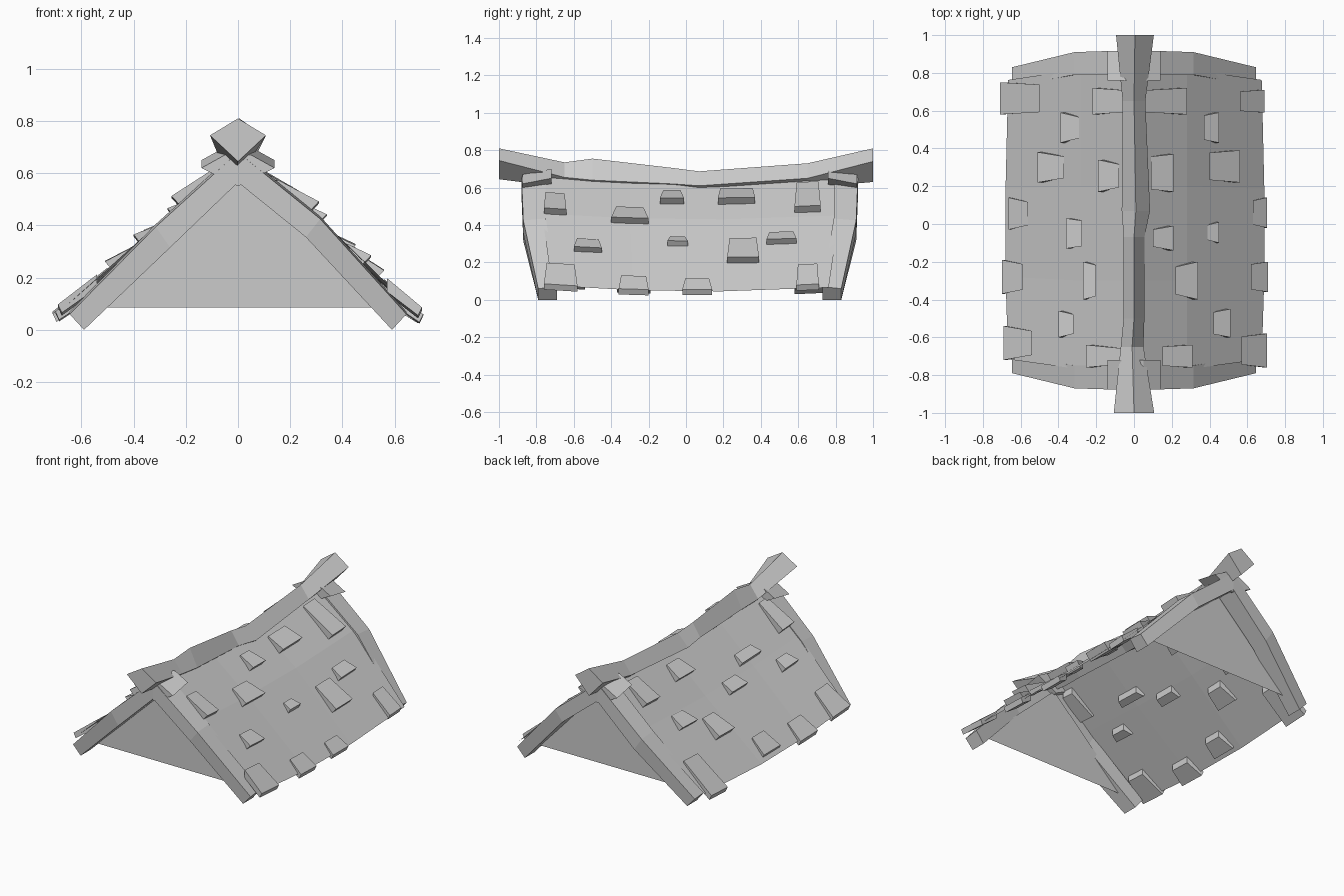
import bpy, bmesh, random

if "Cube" in bpy.data.objects:
    bpy.data.objects.remove(bpy.data.objects["Cube"])

random.seed(4)


def make(name, verts, faces):
    bm = bmesh.new()
    vs = [bm.verts.new(v) for v in verts]
    for f in faces:
        bm.faces.new([vs[i] for i in f])
    bmesh.ops.recalc_face_normals(bm, faces=bm.faces)
    me = bpy.data.meshes.new(name)
    bm.to_mesh(me)
    bm.free()
    ob = bpy.data.objects.new(name, me)
    bpy.context.collection.objects.link(ob)
    return ob


def loft(name, rings, closed=True):
    n = len(rings[0])
    verts = [v for r in rings for v in r]
    faces = [(i * n + j, i * n + (j + 1) % n, (i + 1) * n + (j + 1) % n, (i + 1) * n + j)
             for i in range(len(rings) - 1) for j in range(n if closed else n - 1)]
    if closed:
        last = (len(rings) - 1) * n
        faces += [tuple(range(n)), tuple(range(last, last + n))]
    return make(name, verts, faces)


def roof_z(x, y):
    kink = 0.43 if x > 0 else 0.40          # right slope bulges a little more
    x = abs(x)
    if x < 0.28:
        z = 0.655 + (kink - 0.655) * x / 0.28
    else:
        z = kink + (0.045 - kink) * (x - 0.28) / 0.41
    return z + 0.026 * ((y - 0.1) / 0.8) ** 2


# Sagging roof skin: a bent cross-section lofted front to back
PROFILE = (-0.68, -0.28, 0, 0.28, 0.69)
rings = []
for y in (-0.77, -0.3, 0.2, 0.82):
    ring = []
    for x in PROFILE:
        eave = abs(x) > 0.5
        ring.append((x * (0.98 if eave and abs(y) > 0.7 else 1), y * (0.93 if eave else 1),
                     roof_z(x, y)))
    rings.append(ring)
loft("roof_skin", rings, closed=False)

# Gable walls, bargeboards and peak blocks at both ends
for end, s, off in (("front", -1, 0), ("back", 1, 0.04)):
    yg = s * (0.74 + off)
    make(end + "_gable", [(-0.55, yg, 0.085), (0.55, yg, 0.085), (0, yg, 0.6)], [(0, 1, 2)])
    for side, m, zk, zu in (("left", -1, 0.395, 0.315), ("right", 1, 0.425, 0.355)):
        # x top, z top, x bottom, z bottom, outer y, inner y
        stations = ((0, 0.68, 0, 0.565, 0.88, 0.75),
                    (0.315, zk, 0.26, zu, 0.87, 0.75),
                    (0.645, 0.06, 0.59, 0.0, 0.79, 0.69))
        loft(f"{end}_{side}_bargeboard",
             [[(m * xt, s * (yo + off), zt), (m * xt, s * (yi + off), zt + 0.01),
               (m * xb, s * (yi + off), zb), (m * xb, s * (yo + off), zb)]
              for xt, zt, xb, zb, yo, yi in stations])
    loft(end + "_peak_block",
         [[(-0.14, s * (y + off), 0.63 + d), (-0.05, s * (y + off), 0.68 + d),
           (0.05, s * (y + off), 0.68 + d), (0.14, s * (y + off), 0.63 + d),
           (0, s * (y + off), 0.56 + d)]
          for y, d in ((0.875, -0.01), (0.72, 0.02))])

# Rough ridge beam: y, centre x, half width, top z, middle z, bottom z
BEAM = ((-1, 0, 0.107, 0.81, 0.745, 0.645), (-0.65, -0.01, 0.06, 0.735, 0.655, 0.60),
        (-0.5, 0, 0.055, 0.755, 0.64, 0.59), (-0.07, 0, 0.055, 0.705, 0.62, 0.57),
        (0.07, 0.01, 0.075, 0.687, 0.61, 0.56), (0.65, 0, 0.06, 0.73, 0.65, 0.60),
        (1, 0.005, 0.1, 0.81, 0.74, 0.63))
loft("ridge_beam", [[(cx - w, y, zm), (cx, y, zt), (cx + w, y, zm), (cx, y, zb)]
                    for y, cx, w, zt, zm, zb in BEAM])

# Loose shingles: inner x, outer x, low y, high y
RIGHT = ((.06, .28, .58, .72), (.56, .69, .59, .71), (.37, .45, .43, .59), (.40, .56, .22, .39),
         (.09, .21, .17, .37), (.63, .705, -.02, .14), (.10, .21, -.14, -.01), (.39, .45, -.1, .01),
         (.22, .34, -.4, -.2), (.62, .71, -.36, -.2), (.42, .51, -.6, -.45), (.57, .705, -.76, -.58),
         (.15, .31, -.76, -.64))
LEFT = ((.50, .71, .58, .75), (.06, .22, .58, .72), (.29, .39, .43, .59), (.37, .51, .22, .38),
        (.08, .19, .17, .34), (.56, .665, -.03, .14), (.275, .36, -.13, .03), (.2, .27, -.4, -.2),
        (.59, .70, -.37, -.19), (.32, .40, -.6, -.46), (.54, .69, -.72, -.54), (.07, .255, -.76, -.64))
for side, m, rows in (("right", 1, RIGHT), ("left", -1, LEFT)):
    for i, (xi, xo, y0, y1) in enumerate(rows):
        eave = xo > 0.6
        lift = 0.025 if eave else 0.06 * min(1, 0.5 + (xo - xi) * 4)
        back = 0.015 if eave else min(0.04, (xo - xi) * 0.4)
        t = (y1 - y0) * random.uniform(0.06, 0.16)
        ends = []
        for x, up, down, inset, undercut in ((xi, 0.012, -0.04, t, 0), (xo, lift, -0.02, 0, back)):
            a, b = y0 + inset, y1 - inset
            xt, xu = m * x, m * (x - undercut)
            ends.append([(xt, a, roof_z(xt, a) + up), (xt, b, roof_z(xt, b) + up),
                         (xu, b, roof_z(xu, b) + down), (xu, a, roof_z(xu, a) + down)])
        loft(f"{side}_shingle_{i + 1}", ends)
